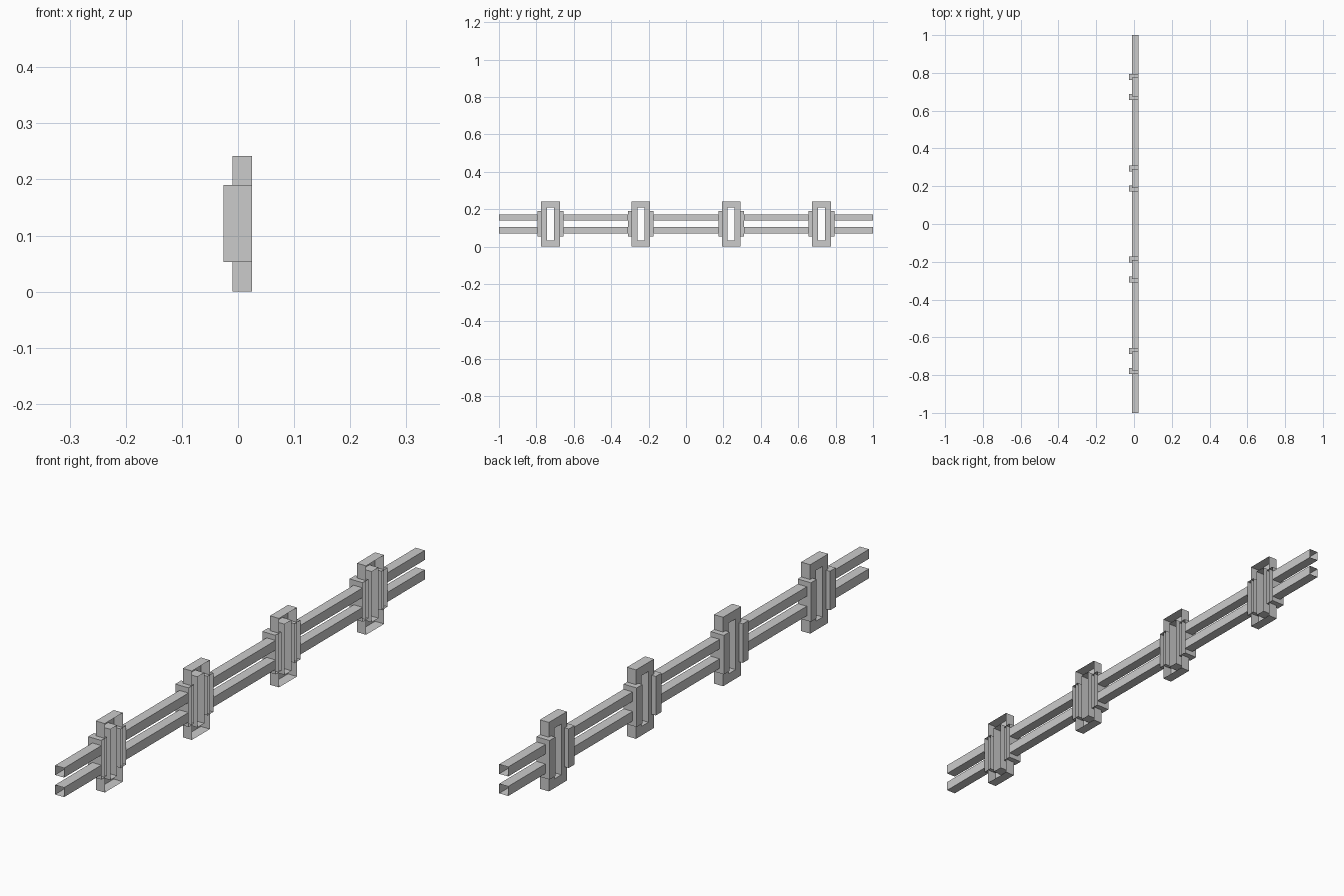
import bpy, bmesh

if "Cube" in bpy.data.objects:
    bpy.data.objects.remove(bpy.data.objects["Cube"])

X_BACK, X_FRONT, X_MID = -0.026, 0.025, -0.01   # clamp face, open wall side, rail/frame face
ZC = 0.121
CENTRES = [-0.7245, -0.2415, 0.2415, 0.7245]
CLAMP_OUT, CLAMP_IN = 0.069, 0.037


def finish(name, bm):
    me = bpy.data.meshes.new(name)
    bm.to_mesh(me)
    bm.free()
    ob = bpy.data.objects.new(name, me)
    bpy.context.collection.objects.link(ob)
    return ob


def open_box(name, x, y, z, axis, both):
    """Thin-walled box without its +axis end (and -axis end if both)."""
    bm = bmesh.new()
    bmesh.ops.create_cube(bm, size=1)
    bm.normal_update()
    cut = [f for f in bm.faces
           if f.normal[axis] > 0.5 or (both and f.normal[axis] < -0.5)]
    bmesh.ops.delete(bm, geom=cut, context='FACES_ONLY')
    for v in bm.verts:
        for i, (a, b) in enumerate((x, y, z)):
            v.co[i] = (a + b) / 2 + v.co[i] * (b - a)
    return finish(name, bm)


def rect(bm, x, y, hy, hz):
    return [bm.verts.new((x, y + sy * hy, ZC + sz * hz))
            for sy, sz in ((-1, -1), (1, -1), (1, 1), (-1, 1))]


def window_frame(y):
    """Rectangular ring with outer and inner walls, open toward +x."""
    bm = bmesh.new()
    out_b, out_f = rect(bm, X_MID, y, 0.05, ZC), rect(bm, X_FRONT, y, 0.05, ZC)
    in_b, in_f = rect(bm, X_MID, y, 0.019, 0.089), rect(bm, X_FRONT, y, 0.019, 0.089)
    for i in range(4):
        j = (i + 1) % 4
        bm.faces.new((out_b[i], out_b[j], out_f[j], out_f[i]))
        bm.faces.new((in_b[j], in_b[i], in_f[i], in_f[j]))
        bm.faces.new((out_b[j], out_b[i], in_b[i], in_b[j]))
    finish("bracket_frame", bm)


# Brackets: a frame with a deeper clamp bar on either side
for c in CENTRES:
    window_frame(c)
    for s in (-1, 1):
        ys = sorted((c + s * CLAMP_IN, c + s * CLAMP_OUT))
        open_box("clamp_bar", (X_BACK, X_FRONT), ys, (0.053, 0.19), 0, False)

# Twin rails: hollow segments between the brackets
starts = [-1.0] + [c + CLAMP_OUT for c in CENTRES]
ends = [c - CLAMP_OUT for c in CENTRES] + [1.0]
for y0, y1 in zip(starts, ends):
    for z0, z1 in ((0.07, 0.1035), (0.1385, 0.172)):
        open_box("rail", (X_MID, X_FRONT), (y0, y1), (z0, z1), 1, True)
